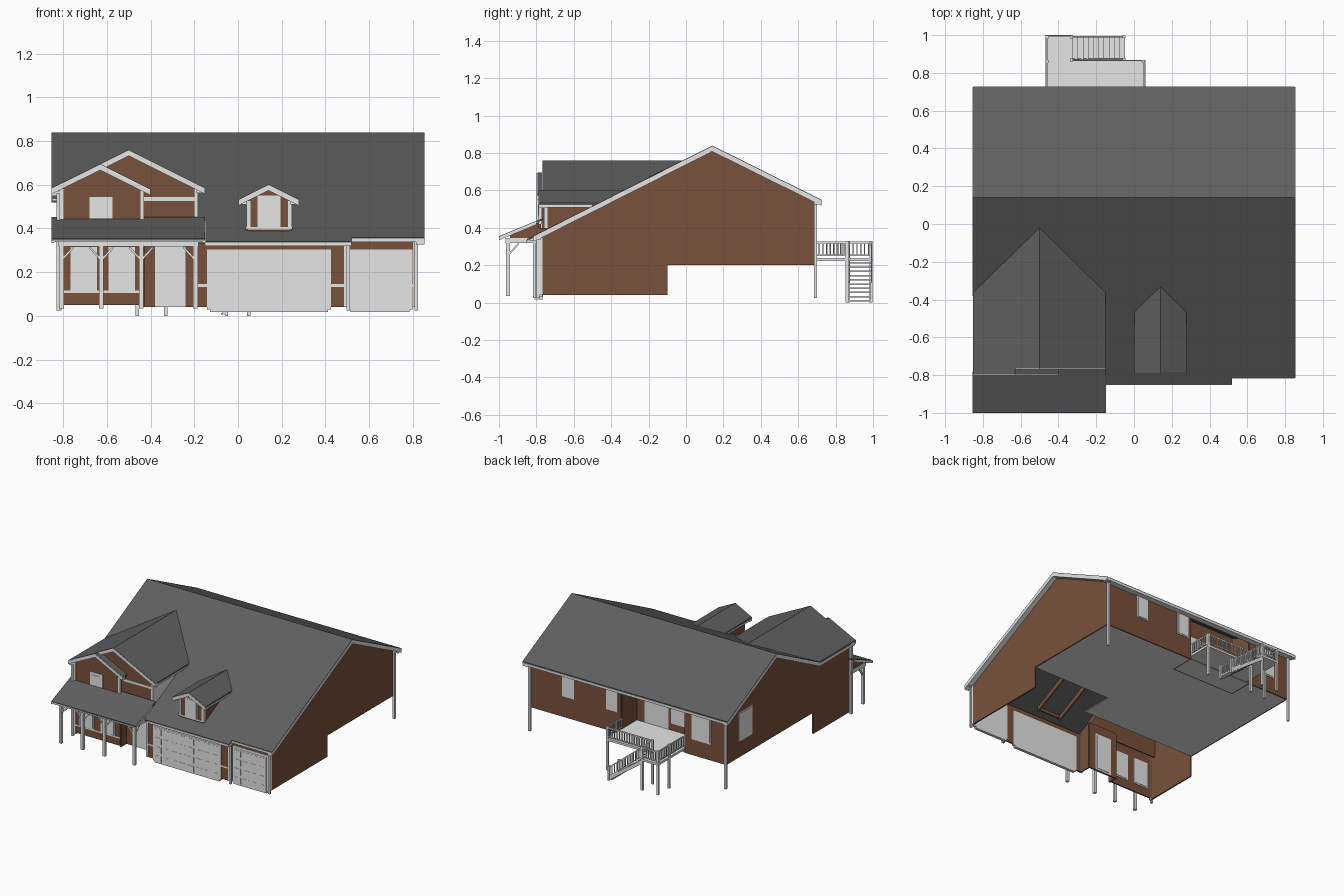
import bpy, bmesh
from mathutils import Vector as V

def mat(name, r, g, b):
    m = bpy.data.materials.new(name)
    m.diffuse_color = (r, g, b, 1)
    return m

BRICK = mat("brown_siding", .19, .083, .045)
ROOF = mat("dark_shingle", .115, .115, .115)
TRIM = mat("light_trim", .79, .79, .79)
PANE = TRIM

# a solid is (polygon, extrusion vector)
def box(x0, x1, y0, y1, z0, z1):
    return ([(x0, y0, z0), (x1, y0, z0), (x1, y1, z0), (x0, y1, z0)], (0, 0, z1 - z0))

def plank(p, q, drop, vec):
    return ([p, q, (q[0], q[1], q[2] - drop), (p[0], p[1], p[2] - drop)], vec)

def build(name, m, solids):
    bm = bmesh.new()
    for pts, vec in solids:
        a = [bm.verts.new(p) for p in pts]
        b = [bm.verts.new(V(p) + V(vec)) for p in pts]
        bm.faces.new(a)
        bm.faces.new(b[::-1])
        n = len(a)
        for i in range(n):
            bm.faces.new((a[i], b[i], b[(i + 1) % n], a[(i + 1) % n]))
    bmesh.ops.recalc_face_normals(bm, faces=bm.faces)
    me = bpy.data.meshes.new(name)
    bm.to_mesh(me)
    bm.free()
    me.materials.append(m)
    o = bpy.data.objects.new(name, me)
    bpy.context.collection.objects.link(o)
    return o

def wall_xz(y, pts, t=.01):      # wall facing front or back
    return ([(x, y - t / 2, z) for x, z in pts], (0, t, 0))

def wall_yz(x, pts, t=.01):      # wall facing a side
    return ([(x - t / 2, y, z) for y, z in pts], (t, 0, 0))

def rect(u0, u1, z0, z1):
    return [(u0, z0), (u1, z0), (u1, z1), (u0, z1)]

def window(name, wall, c, u0, u1, z0, z1, f=.012):
    build(name + "_frame", TRIM, [wall(c, rect(u0 - f, u1 + f, z0 - f, z1 + f), .018)])
    build(name + "_pane", PANE, [wall(c, rect(u0, u1, z0, z1), .024)])

def front_z(y):                  # main roof height, front slope
    return .84 - (.14 - y) * .505

# ---- main walls
build("right_wall", BRICK, [wall_yz(.81, [(-.775, .04), (-.1, .04), (-.1, .2), (.68, .2), (.68, .55), (.14, .82), (-.775, .365)])])
build("left_wall", BRICK, [wall_yz(-.81, [(-.78, .04), (-.35, .04), (-.35, .2), (.68, .2), (.68, .55), (.14, .82), (-.38, .565), (-.78, .565)])])
build("back_wall", BRICK, [wall_xz(.68, rect(.06, .81, .2, .56)), wall_xz(.68, rect(-.81, -.47, .2, .56)),
      wall_xz(.5, rect(-.47, .06, .2, .64)),
      wall_yz(.06, [(.5, .2), (.68, .2), (.68, .56), (.5, .64)]),
      wall_yz(-.47, [(.5, .2), (.68, .2), (.68, .56), (.5, .64)])])
build("floor", TRIM, [([(.81, .68, .2), (.81, -.1, .2), (.15, -.1, .2), (.15, -.35, .2), (-.81, -.35, .2), (-.81, .68, .2)], (0, 0, .006))])
build("garage_front_wall", BRICK, [wall_xz(-.8, rect(-.19, .5, .04, .34)), wall_xz(-.775, rect(.5, .81, .04, .36)),
      wall_yz(.5, rect(-.8, -.775, .04, .34))])
build("entry_wall", BRICK, [wall_xz(-.71, rect(-.43, -.19, .04, .4)), wall_yz(-.43, rect(-.78, -.71, .04, .4)),
      wall_yz(-.19, rect(-.8, -.71, .04, .4))])
build("small_gable_wall", BRICK, [wall_xz(-.78, [(-.81, .05), (-.43, .05), (-.43, .58), (-.63, .675), (-.81, .585)])])
build("large_gable_wall", BRICK, [wall_xz(-.74, [(-.81, .36), (-.19, .36), (-.19, .585), (-.5, .745), (-.81, .585)])])
build("large_gable_cheek", TRIM, [wall_yz(-.19, [(-.74, .38), (-.74, .575), (-.39, .575)])])

# ---- main roof
outline = [(-.853, .14), (.853, .14), (.853, -.815), (.52, -.815), (.52, -.85), (-.15, -.85), (-.2, -.85), (-.2, -.38), (-.853, -.38)]
build("main_roof", ROOF, [([(x, y, front_z(y)) for x, y in outline], (0, 0, -.01)),
      ([(-.853, .14, .84), (.853, .14, .84), (.853, .725, .55), (-.853, .725, .55)], (0, 0, -.01))])
rakes = []
for x, yf in ((.815, -.815), (-.854, -.38)):
    rakes += [plank((x, yf, front_z(yf) - .004), (x, .14, .836), .028, (.039, 0, 0)),
              plank((x, .14, .836), (x, .725, .546), .028, (.039, 0, 0))]
build("rake_boards", TRIM, rakes)
build("eave_boards", TRIM, [box(-.85, .85, .685, .728, .525, .543), box(.52, .85, -.818, -.775, .338, .354),
      box(-.15, .52, -.853, -.8, .32, .336), box(-.853, -.81, -.79, -.38, .55, .572)])

# ---- front gables and dormer
def gable(name, xl, xr, xc, zl, zr, zc, y0, yl, yr, yc):
    build(name + "_roof", ROOF, [
        ([(xl, y0, zl), (xc, y0, zc), (xc, yc, zc), (xl, yl, zl)], (0, 0, -.01)),
        ([(xr, y0, zr), (xc, y0, zc), (xc, yc, zc), (xr, yr, zr)], (0, 0, -.01))])
    build(name + "_rakes", TRIM, [
        plank((xl, y0 - .004, zl - .002), (xc, y0 - .004, zc - .002), .026, (0, .03, 0)),
        plank((xc, y0 - .004, zc - .002), (xr, y0 - .004, zr - .002), .026, (0, .03, 0))])

gable("large_gable", -.853, -.15, -.5, .585, .585, .76, -.765, -.365, -.365, -.02)
gable("small_gable", -.853, -.4, -.63, .585, .58, .695, -.795, -.74, -.74, -.74)
gable("dormer", .003, .278, .14, .533, .533, .602, -.785, -.465, -.465, -.33)
build("gable_eaves", TRIM, [box(-.19, -.15, -.76, -.4, .562, .574), box(.003, .04, -.78, -.5, .51, .522),
      box(.24, .278, -.78, -.5, .51, .522)])
build("dormer_walls", BRICK, [wall_xz(-.75, [(.045, .36), (.24, .36), (.24, .53), (.14, .585), (.045, .53)]),
      wall_yz(.045, [(-.75, .345), (-.48, .475), (-.48, .525), (-.75, .525)]),
      wall_yz(.24, [(-.75, .345), (-.48, .475), (-.48, .525), (-.75, .525)])])
window("dormer_window", wall_xz, -.75, .1, .185, .405, .54, .01)
window("gable_window", wall_xz, -.78, -.66, -.595, .465, .525, .02)
build("corner_boards", TRIM, [box(x, x + .018, y - .009, y + .009, z0, z1) for x, y, z0, z1 in (
      (-.817, -.78, .04, .58), (-.447, -.78, .42, .58), (-.2, -.74, .42, .58), (.04, -.75, .4, .525),
      (.229, -.75, .4, .525), (.8, -.775, .04, .345), (.485, -.8, .04, .33), (-.2, -.8, .04, .33))])
build("trim_bands", TRIM, [box(-.43, -.19, -.75, -.74, .525, .543), box(-.81, -.43, -.79, -.78, .105, .116),
      box(-.19, .5, -.81, -.8, .132, .145), box(.5, .815, -.785, -.775, .132, .145),
      box(.035, .25, -.76, -.75, .396, .406)])

# ---- porch
build("porch_roof", ROOF, [([(-.853, -1, .355), (-.15, -1, .355), (-.15, -.765, .452), (-.853, -.765, .452)], (0, 0, -.01))])
build("porch_fascia", TRIM, [box(-.85, -.15, -1, -.985, .338, .35),
      plank((-.854, -1, .352), (-.854, -.78, .443), .018, (.012, 0, 0)),
      plank((-.159, -1, .352), (-.159, -.8, .435), .018, (.012, 0, 0)),
      box(-.82, -.18, -.965, -.94, .318, .345), box(-.82, -.795, -.95, -.78, .318, .345),
      box(-.205, -.18, -.95, -.8, .318, .345)])
build("porch_end_walls", BRICK, [wall_yz(x, [(-.94, .345), (-.785, .345), (-.785, .43), (-.94, .37)]) for x in (-.81, -.19)])
posts = (-.807, -.625, -.443, -.195)
build("porch_posts", TRIM, [box(x - .01, x + .01, -.962, -.942, .035, .32) for x in posts])
braces = []
for i, x in enumerate(posts):
    for s in (-1, 1):
        if 0 <= i + s < 4:
            braces.append(plank((x, -.957, .262), (x + s * .055, -.957, .322), .014, (0, .01, 0)))
for x in (posts[0], posts[3]):
    braces.append(plank((x - .005, -.95, .262), (x - .005, -.895, .322), .014, (.01, 0, 0)))
build("porch_braces", TRIM, braces)

# ---- front openings
for i, x in enumerate((-.765, -.59)):
    window("porch_window_%d" % i, wall_xz, -.78, x + .008, x + .11, .122, .305, .01)
window("front_door", wall_xz, -.71, -.365, -.255, .055, .315, .014)

def garage_door(name, y, x0, x1, cols):
    build(name + "_frame", TRIM, [wall_xz(y, rect(x0 - .014, x1 + .014, .03, .305), .018)])
    s = [wall_xz(y, rect(x0, x1, .018, .288), .022)]
    w, h = (x1 - x0) / cols, .27 / 4
    for r in range(4):
        for c in range(cols):
            a, b = x0 + c * w, .018 + r * h
            s.append(box(a + .009, a + w - .009, y - .0125, y - .01, b + .011, b + h - .011))
    build(name, PANE, s)

garage_door("double_garage_door", -.8, -.128, .412, 8)
garage_door("single_garage_door", -.775, .515, .785, 4)

# ---- back and side windows
for i, x in enumerate((.5, .135)):
    window("back_window_%d" % i, wall_xz, .68, x - .04, x + .04, .365, .52, .009)
window("back_wide_window", wall_xz, .68, -.68, -.54, .33, .53, .01)
window("side_window", wall_yz, -.81, .39, .53, .33, .53, .01)
window("patio_door", wall_xz, .5, -.2, -.02, .25, .5, .01)
window("patio_window", wall_xz, .5, -.38, -.24, .3, .5, .01)

# ---- downspouts
build("downspouts", TRIM, [box(x - .008, x + .008, y - .008, y + .008, .025, z) for x, y, z in (
      (.815, .692, .53), (-.815, .692, .53), (.815, -.79, .345), (-.822, -.79, .56), (.505, -.81, .325))])

# ---- back deck
build("deck_floor", TRIM, [box(-.468, .06, .505, .867, .222, .238), box(-.468, -.325, .867, 1, .222, .238)])
build("deck_posts", TRIM, [box(x - .008, x + .008, y - .008, y + .008, 0, z) for x, y, z in (
      (.05, .86, .33), (-.46, .99, .33), (-.33, .99, .33), (-.33, .868, .33), (-.46, .86, .33))])

def railing(p, q, h=.088, n=10):
    p, q = V(p), V(q)
    side = V((0, .006, 0)) if abs(q.x - p.x) > abs(q.y - p.y) else V((.006, 0, 0))
    up = V((0, 0, 1))
    s = [plank(p + up * h, q + up * h, .01, side), plank(p + up * .02, q + up * .02, .008, side)]
    for i in range(n + 1):
        c = p.lerp(q, i / n)
        s.append(box(c.x - .003, c.x + .003, c.y, c.y + .006, c.z + .012, c.z + h - .005))
    return s

build("deck_railing", TRIM, railing((-.32, .862, .238), (.05, .862, .238), n=18)
      + railing((.05, .69, .238), (.05, .862, .238), n=9)
      + railing((-.463, .69, .238), (-.463, .992, .238), n=15)
      + railing((-.463, .992, .238), (-.325, .992, .238), n=7))
stairs = []
for i in range(10):
    x, z = -.325 + i * .0275, .216 - i * .0225
    stairs.append(box(x, x + .029, .872, .99, z - .008, z))
for y in (.868, .988):
    stairs.append(plank((-.325, y, .225), (-.05, y, .03), .03, (0, .008, 0)))
    stairs += railing((-.325, y, .235), (-.055, y, .015), n=12)
    stairs.append(box(-.06, -.046, y - .004, y + .01, 0, .11))
build("deck_stairs", TRIM, stairs)
